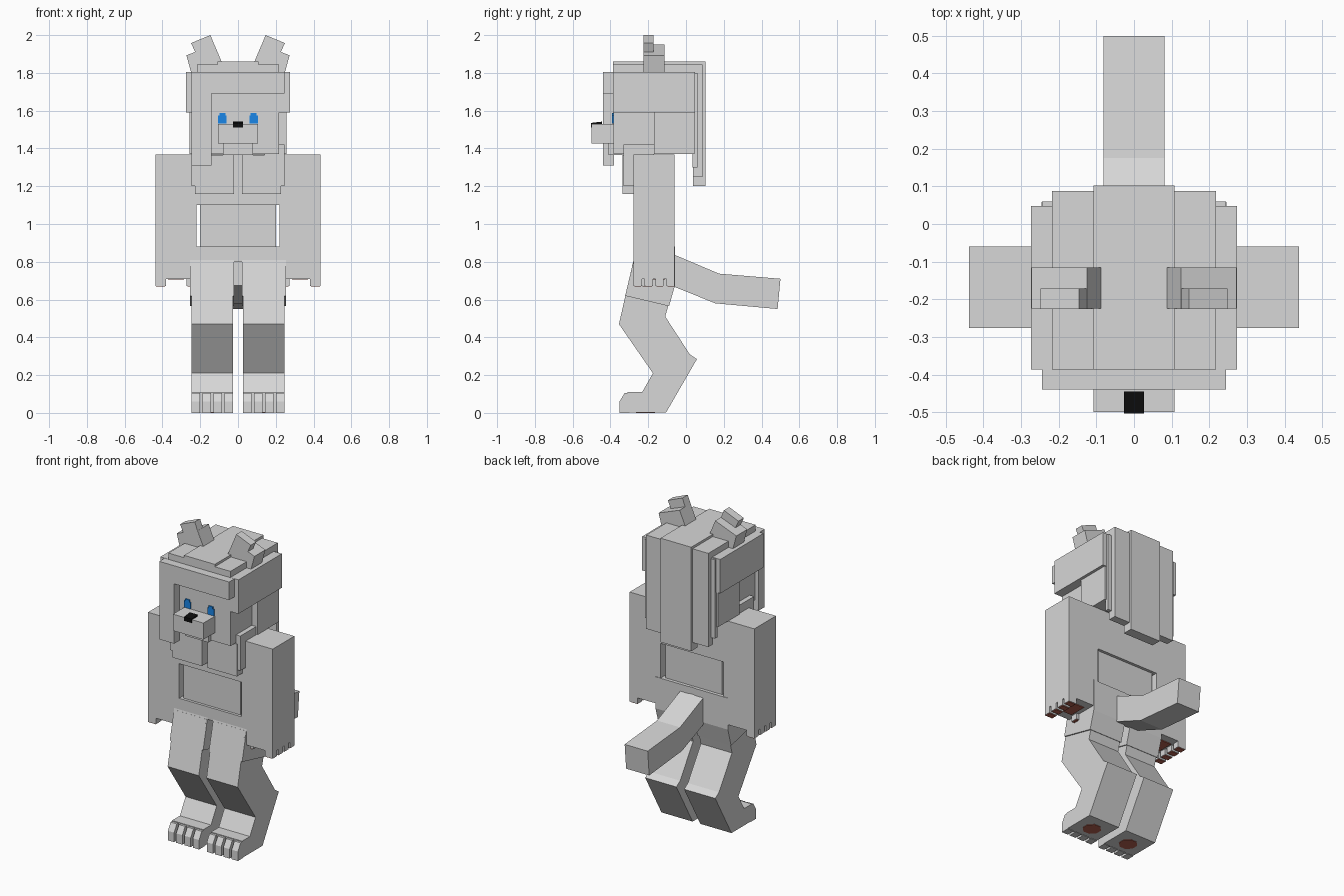
import bpy, bmesh, math


def material(name, color):
    m = bpy.data.materials.new(name)
    m.diffuse_color = (*color, 1)
    return m


FUR = material("light_grey_fur", (0.68, 0.68, 0.68))
BLUE = material("blue_eye", (0.01, 0.24, 0.80))
BLACK = material("black_nose", (0.004, 0.004, 0.004))
PAD = material("brown_pad", (0.45, 0.12, 0.08))


def prism(name, pts, axis, a, b, mat=FUR):
    """Extrude a flat profile along an axis, from a to b."""
    place = {"x": lambda p, t: (t, p[0], p[1]),
             "y": lambda p, t: (p[0], t, p[1]),
             "z": lambda p, t: (p[0], p[1], t)}[axis]
    bm = bmesh.new()
    low = [bm.verts.new(place(p, a)) for p in pts]
    high = [bm.verts.new(place(p, b)) for p in pts]
    bm.faces.new(low)
    bm.faces.new(high[::-1])
    n = len(pts)
    for i in range(n):
        j = (i + 1) % n
        bm.faces.new((low[i], high[i], high[j], low[j]))
    bmesh.ops.recalc_face_normals(bm, faces=bm.faces)
    me = bpy.data.meshes.new(name)
    bm.to_mesh(me)
    bm.free()
    me.materials.append(mat)
    ob = bpy.data.objects.new(name, me)
    bpy.context.collection.objects.link(ob)
    return ob


def box(name, x, y, z, mat=FUR):
    pts = [(x[0], y[0]), (x[1], y[0]), (x[1], y[1]), (x[0], y[1])]
    return prism(name, pts, "z", z[0], z[1], mat)


def pair_box(name, x, y, z, mat=FUR):
    box(name + "_right", x, y, z, mat)
    box(name + "_left", (-x[1], -x[0]), y, z, mat)


def pair_prism(name, pts, axis, a, b, mat=FUR):
    prism(name + "_right", pts, axis, a, b, mat)
    if axis == "x":
        prism(name + "_left", pts, axis, -b, -a, mat)
    else:
        prism(name + "_left", [(-p[0], p[1]) for p in pts], axis, a, b, mat)


# Head, muzzle and chin
box("head", (-0.217, 0.217), (-0.385, 0.04), (1.37, 1.80))
box("muzzle", (-0.107, 0.107), (-0.50, -0.38), (1.425, 1.53))
box("chin", (-0.08, 0.08), (-0.41, -0.33), (1.365, 1.425))
prism("nose", [(-0.503, 1.51), (-0.503, 1.535), (-0.445, 1.542), (-0.445, 1.51)],
      "x", -0.027, 0.027, BLACK)
pair_prism("eye", [(0.06, 1.533), (0.105, 1.533), (0.105, 1.575), (0.097, 1.575),
                   (0.097, 1.588), (0.066, 1.588), (0.066, 1.575), (0.06, 1.575)],
           "y", -0.392, -0.384, BLUE)

# Hair: fringe with one long lock, side blocks, layered crown and back
prism("fringe", [(-0.245, 1.31), (-0.14, 1.31), (-0.14, 1.69), (0.245, 1.69),
                 (0.245, 1.805), (-0.245, 1.805)], "y", -0.44, -0.38)
pair_box("side_hair_upper", (0.20, 0.274), (-0.387, 0.048), (1.59, 1.806))
pair_box("side_hair_lower", (0.20, 0.256), (-0.17, 0.045), (1.37, 1.59))
box("back_hair_outer", (-0.245, 0.245), (0.035, 0.06), (1.30, 1.80))
for name, w, back, bottom, top in (("hair_strip_wide", 0.218, 0.088, 1.25, 1.845),
                                   ("hair_strip_centre", 0.108, 0.102, 1.20, 1.86)):
    prism(name, [(-0.387, 1.79), (-0.387, top), (back, top), (back, bottom),
                 (0.038, bottom), (0.038, 1.79)], "x", -w, w)

# Ears: wide tilted base with a narrower tip
pair_prism("ear_base", [(0.085, 1.855), (0.125, 1.95), (0.273, 1.893), (0.245, 1.79)],
           "y", -0.225, -0.115)
pair_prism("ear_tip", [(0.11, 1.91), (0.146, 2.0), (0.248, 1.958), (0.218, 1.89)],
           "y", -0.226, -0.172)

# Chest ruff
pair_box("ruff_plate", (0.02, 0.227), (-0.335, -0.27), (1.16, 1.365))
pair_box("ruff_lapel", (0.14, 0.247), (-0.33, -0.17), (1.20, 1.42))

# Torso with narrow waist
box("chest", (-0.225, 0.225), (-0.277, -0.06), (1.10, 1.368))
box("waist", (-0.20, 0.20), (-0.26, -0.078), (0.87, 1.11))
box("hips", (-0.225, 0.225), (-0.277, -0.06), (0.80, 0.88))

# Arms with four fingers and a thumb
pair_box("arm", (0.22, 0.438), (-0.277, -0.06), (0.71, 1.368))
for i in range(4):
    y = -0.277 + i * 0.058
    pair_box(f"finger_{i + 1}", (0.382, 0.438), (y, y + 0.043), (0.673, 0.712))
    pair_box(f"finger_pad_{i + 1}", (0.386, 0.434), (y + 0.004, y + 0.039),
             (0.669, 0.675), PAD)
pair_box("thumb", (0.22, 0.272), (-0.235, -0.19), (0.673, 0.712))
pair_box("thumb_pad", (0.224, 0.268), (-0.231, -0.194), (0.669, 0.675), PAD)
pair_box("palm_pad", (0.285, 0.37), (-0.22, -0.11), (0.705, 0.712), PAD)

# Legs: upper thigh wrap, then bent leg ending in the foot
pair_prism("thigh", [(-0.277, 0.81), (-0.322, 0.62), (-0.09, 0.565), (-0.057, 0.68),
                     (-0.057, 0.88), (-0.277, 0.88)], "x", 0.02, 0.254)
pair_prism("leg", [(-0.28, 0.80), (-0.355, 0.47), (-0.175, 0.21), (-0.232, 0.11),
                   (-0.31, 0.11), (-0.31, 0.003), (-0.105, 0.003), (0.058, 0.285),
                   (0.02, 0.31), (-0.11, 0.51), (-0.06, 0.69), (-0.06, 0.80)],
           "x", 0.027, 0.246)

# Toes with sloped tops, and sole pads
for i in range(4):
    x = 0.027 + i * 0.0585
    pair_prism(f"toe_{i + 1}", [(-0.30, 0.0), (-0.352, 0.0), (-0.352, 0.06),
                                (-0.325, 0.105), (-0.30, 0.105)], "x", x, x + 0.0435)
octagon = [(0.136 + 0.055 * math.cos(math.radians(22.5 + 45 * k)),
            -0.215 + 0.055 * math.sin(math.radians(22.5 + 45 * k))) for k in range(8)]
pair_prism("sole_pad", octagon, "z", 0.0, 0.006, PAD)

# Tail
prism("tail", [(-0.08, 0.845), (0.175, 0.737), (0.50, 0.71), (0.485, 0.55),
               (0.155, 0.58), (-0.08, 0.675)], "x", -0.081, 0.081)
